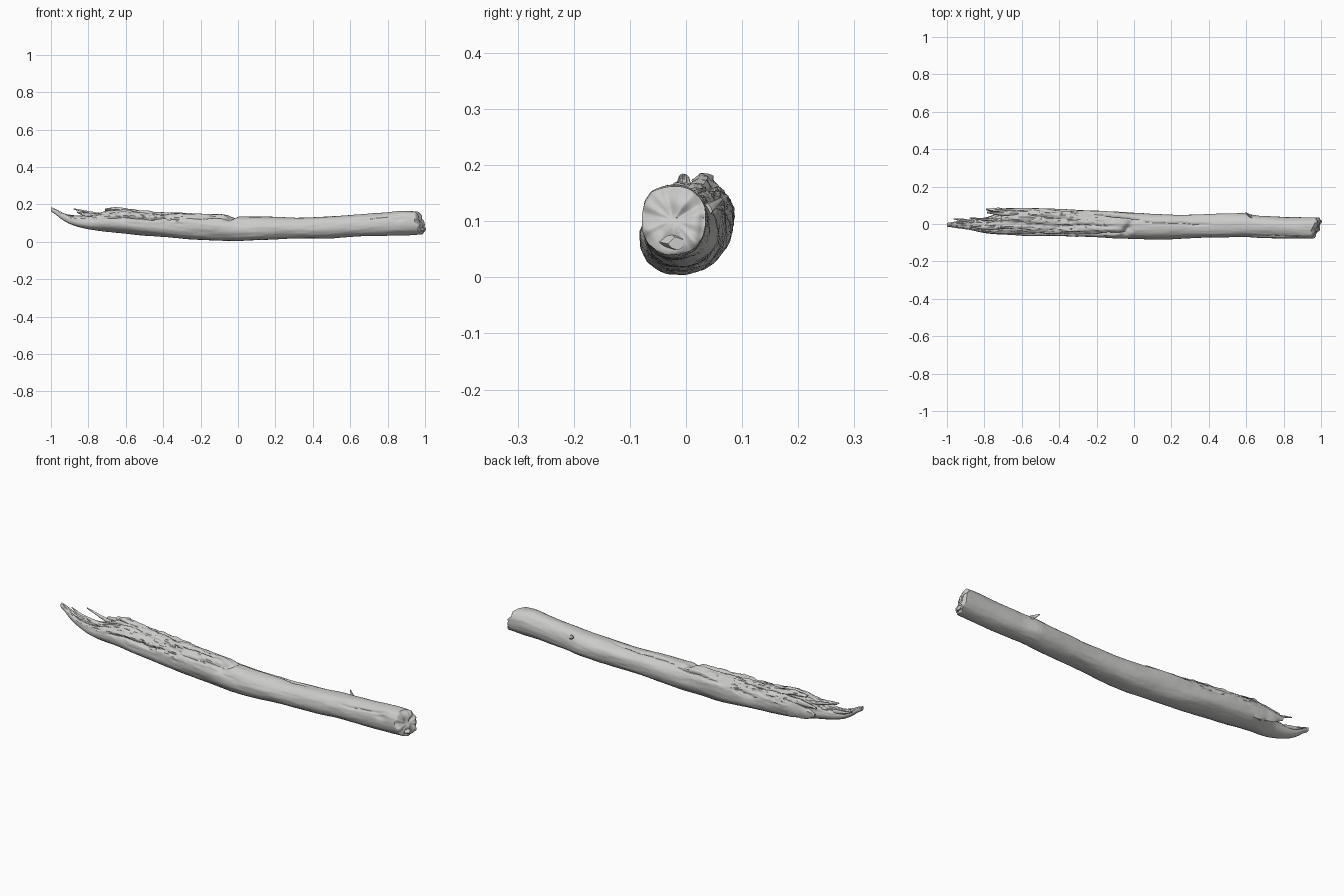
import bpy, bmesh, math
from mathutils import Vector, noise

if "Cube" in bpy.data.objects:
    bpy.data.objects.remove(bpy.data.objects["Cube"])

wood = bpy.data.materials.new("weathered grey wood")
wood.diffuse_color = (0.6, 0.6, 0.59, 1)
wood.use_nodes = True
wood.node_tree.nodes["Principled BSDF"].inputs["Base Color"].default_value = wood.diffuse_color


def interp(table, x):
    """Linear lookup in a list of (x, value, value, ...) rows."""
    if x <= table[0][0]:
        return table[0][1:]
    for a, b in zip(table, table[1:]):
        if x <= b[0]:
            t = (x - a[0]) / (b[0] - a[0])
            return [p + (q - p) * t for p, q in zip(a[1:], b[1:])]
    return table[-1][1:]


def step(a, b, x):
    t = max(0.0, min(1.0, (x - a) / (b - a)))
    return t * t * (3 - 2 * t)


def finish(name, bm, angle):
    bmesh.ops.recalc_face_normals(bm, faces=bm.faces)
    me = bpy.data.meshes.new(name)
    bm.to_mesh(me)
    bm.free()
    me.materials.append(wood)
    ob = bpy.data.objects.new(name, me)
    bpy.context.collection.objects.link(ob)
    bpy.context.view_layer.objects.active = ob
    ob.select_set(True)
    bpy.ops.object.shade_smooth_by_angle(angle=math.radians(angle))
    ob.select_set(False)


def bridge(bm, rings):
    n = len(rings[0])
    for a, b in zip(rings, rings[1:]):
        for i in range(n):
            j = (i + 1) % n
            bm.faces.new((a[i], a[j], b[j], b[i]))


# Log outline: x, y min, y max, z min, z max
OUTLINE = [
    (-1.00, -.012, .004, .170, .190), (-.97, -.020, .010, .140, .172),
    (-.93, -.024, .018, .108, .148), (-.88, -.030, .024, .086, .138),
    (-.82, -.045, .030, .070, .140), (-.76, -.054, .042, .061, .146),
    (-.71, -.056, .072, .054, .165), (-.65, -.058, .085, .048, .172),
    (-.58, -.064, .086, .041, .168), (-.40, -.066, .080, .025, .157),
    (-.20, -.069, .072, .010, .150), (-.08, -.076, .064, .006, .146),
    (.00, -.080, .058, .004, .136), (.10, -.083, .051, .009, .134),
    (.30, -.076, .050, .016, .129), (.50, -.070, .056, .020, .137),
    (.60, -.070, .058, .025, .143), (.65, -.074, .045, .028, .146),
    (.80, -.077, .037, .034, .157), (.90, -.080, .036, .037, .166),
    (1.0, -.080, .036, .042, .162)]

# Long cracks: x start, x end, angle start, angle end, depth (angle 0 = back, pi/2 = top)
CRACKS = [(-.70, -.28, 2.85, 2.55, .012), (-.30, -.04, 2.6, 2.2, .010),
          (-.72, -.35, 1.0, 1.25, .013), (-.60, -.10, 1.8, 1.65, .010),
          (.02, .42, 1.15, 1.45, .009), (-.25, .05, .7, .95, .012),
          (.62, .92, 2.6, 2.4, .006), (-.92, -.62, 2.1, 2.2, .014)]


def bark(x, a):
    """Inward cut and rough grain at a place on the log."""
    up = max(0.0, math.sin(a))
    rot = up ** .7 * (1 - step(-.25, .15, x)) * (.5 + .5 * step(-.3, -.6, x) if x > -.3 else 1)
    c, s = math.cos(a), math.sin(a)
    d = .004 * noise.noise((x * 5, c * 1.3, s * 1.3))
    d += (.0012 + .009 * rot) * noise.noise((x * 11, c * 4, s * 4 + 7))
    d += (.0006 + .005 * rot) * noise.noise((x * 30, c * 12, s * 12))
    for x0, x1, a0, a1, depth in CRACKS:
        t = (x - x0) / (x1 - x0)
        if 0 < t < 1:
            mid = a0 + (a1 - a0) * t + .12 * noise.noise((x * 14, a0, 3))
            d -= depth * math.sin(math.pi * t) ** .5 * math.exp(-((a - mid) / .09) ** 2)
    # diagonal notch across the middle
    nx = -.025 + .03 * (a - 1.57) * -1
    d -= .024 * math.exp(-((x - nx) / .022) ** 2) * math.exp(-((a - 1.85) / .6) ** 2)
    # hollow knot near the right end
    d -= .008 * math.exp(-((x - .87) / .035) ** 2 - ((a - 2.75) / .25) ** 2)
    return d


# Main log, ending in a long torn tongue on the left
bm = bmesh.new()
RINGS, SEG = 420, 96
rings = []
for r in range(RINGS + 1):
    u = r / RINGS
    x = -1 + 1.97 * u
    y0, y1, z0, z1 = interp(OUTLINE, x)
    # soften the corners of the outline
    for k in (-.025, .025):
        q = interp(OUTLINE, x + k)
        y0, y1, z0, z1 = y0 + q[0], y1 + q[1], z0 + q[2], z1 + q[3]
    y0, y1, z0, z1 = y0 / 3, y1 / 3, z0 / 3, z1 / 3
    ry, rz = (y1 - y0) / 2, (z1 - z0) / 2
    ring = []
    for i in range(SEG):
        a = 2 * math.pi * i / SEG
        c, s = math.cos(a), math.sin(a)
        f = 1 + bark(x, a) / .066
        sq = .93                                  # slightly squared section
        y = (y0 + y1) / 2 + ry * f * math.copysign(abs(c) ** sq, c)
        z = (z0 + z1) / 2 + rz * f * math.copysign(abs(s) ** sq, s)
        # slanted, ragged right end
        e = step(.80, .97, x)
        slant = .35 * (y + .02) - .22 * (z - .1) + .012 * noise.noise((y * 45, z * 45, 2))
        ring.append(bm.verts.new((x + e * slant, y, z)))
    rings.append(ring)
bridge(bm, rings)
bm.faces.new(rings[0])
# Broken right face: shrinking rings with lumps
last = [v.co.copy() for v in rings[-1]]
mid = sum(last, Vector()) / SEG
cap = [rings[-1]]
for k in (.94, .85, .7, .55, .4, .25, .1):
    ring = []
    for p in last:
        q = mid + (p - mid) * k
        q.x += .010 * math.sin(math.pi * min(1, (1 - k) * 3) / 2) \
            + .012 * noise.noise((q.y * 40, q.z * 40, 5)) * (1 - k * .5)
        ring.append(bm.verts.new(q))
    cap.append(ring)
bridge(bm, cap)
bm.faces.new(cap[-1])
finish("log", bm, 50)


def splinter(name, pts, seed, rough=.35, n=10):
    """Ragged tapered strip through (x, y, z, half width y, half height z)."""
    bm = bmesh.new()
    rows = [(i / (len(pts) - 1),) + p for i, p in enumerate(pts)]
    rings = []
    for r in range(25):
        x, y, z, w, h = interp(rows, r / 24)
        ring = []
        for i in range(n):
            a = 2 * math.pi * i / n
            c, s = math.cos(a), math.sin(a)
            f = 1 + rough * noise.noise((x * 25 + seed, c * 1.5, s * 1.5))
            ring.append(bm.verts.new((x, y + w * f * c, z + h * f * s)))
        rings.append(ring)
    bridge(bm, rings)
    bm.faces.new(rings[0])
    bm.faces.new(rings[-1])
    finish(name, bm, 40)


# Torn wood at the left end
splinter("back_shard", [(-.55, .062, .11, .02, .04), (-.68, .070, .105, .016, .036),
                        (-.75, .074, .11, .012, .024), (-.79, .079, .115, .005, .009)], 1)
splinter("back_upper_shard", [(-.58, .05, .14, .02, .022), (-.70, .056, .145, .014, .015),
                              (-.785, .062, .142, .004, .005)], 2)
splinter("top_crest", [(-.48, .025, .148, .012, .014), (-.58, .03, .162, .022, .012),
                       (-.65, .032, .174, .018, .011), (-.71, .03, .172, .010, .006)], 3, .5)
splinter("thin_splinter", [(-.72, .02, .140, .009, .012), (-.80, .025, .157, .007, .007),
                           (-.88, .032, .176, .002, .003)], 4)
splinter("low_splinter", [(-.72, -.02, .135, .014, .014), (-.82, -.018, .146, .010, .010),
                          (-.86, -.015, .158, .003, .003)], 5)
splinter("tongue_splinter", [(-.85, .012, .125, .010, .012), (-.92, .022, .140, .008, .007),
                             (-.965, .028, .158, .002, .003)], 6)
# Small twig stub on the back and lumps on the right end
splinter("twig_stub", [(.63, .036, .118, .010, .012), (.61, .050, .128, .007, .008),
                       (.595, .062, .139, .003, .003)], 7)
splinter("end_lump", [(.90, -.03, .068, .03, .024), (.97, -.024, .064, .026, .020),
                      (.995, -.016, .06, .014, .012)], 8, .4)
